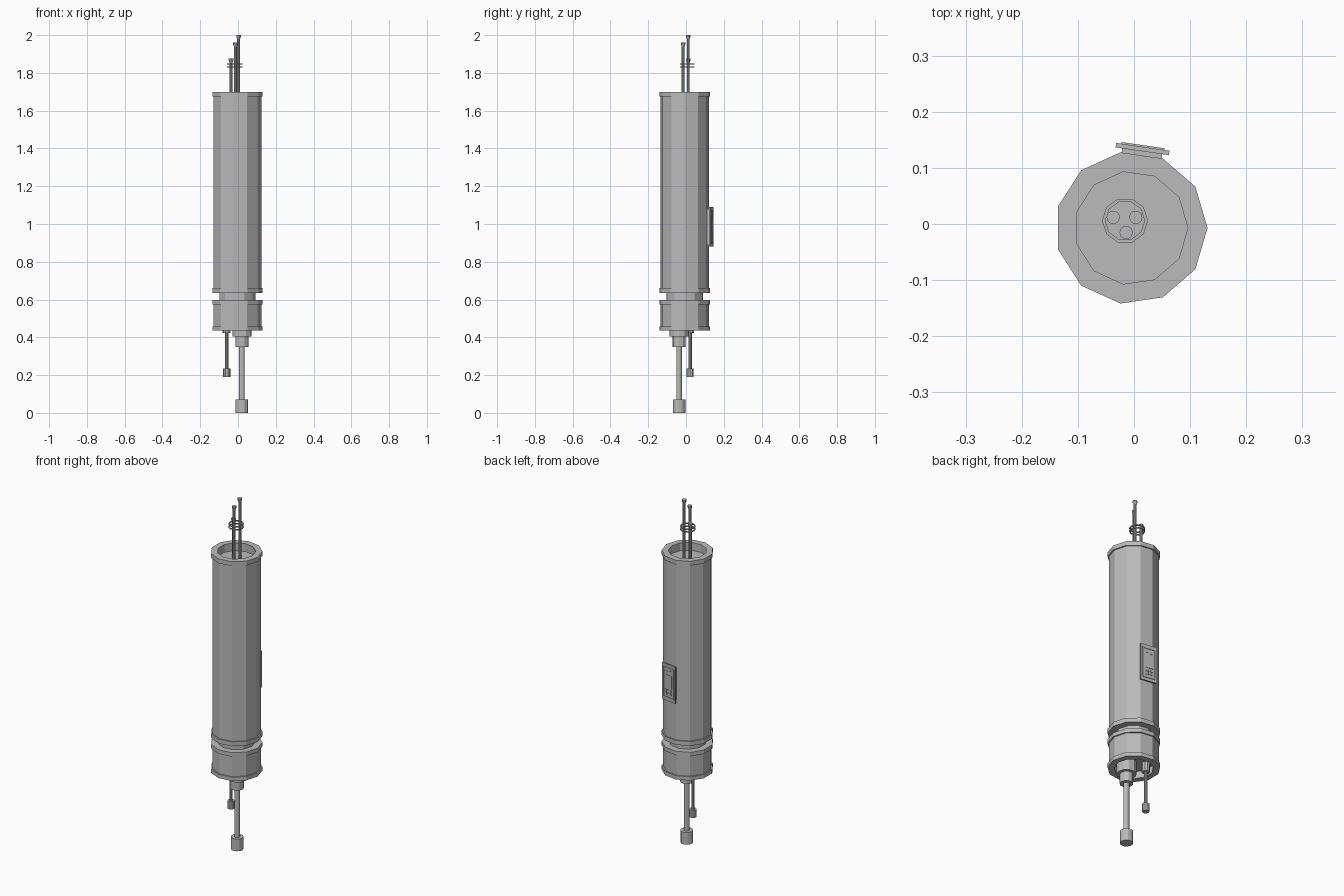
import bpy, math
from mathutils import Matrix, Vector

cube = bpy.data.objects.get("Cube")
if cube:
    bpy.data.objects.remove(cube, do_unlink=True)

grey = bpy.data.materials.new("plain grey")
grey.use_nodes = True
GREY = (0.5, 0.5, 0.5, 1)
grey.diffuse_color = GREY
grey.node_tree.nodes["Principled BSDF"].inputs["Base Color"].default_value = GREY

AXIS = (-0.005, -0.007)


def add(name, verts, faces):
    mesh = bpy.data.meshes.new(name)
    mesh.from_pydata(verts, [], faces)
    mesh.materials.append(grey)
    obj = bpy.data.objects.new(name, mesh)
    bpy.context.collection.objects.link(obj)
    return obj


def lathe(name, profile, centre=AXIS, sides=11, loop=False):
    """Spin (radius, z) points, listed upwards on the outside, around a vertical axis."""
    verts, faces = [], []
    for r, z in profile:
        for k in range(sides):
            a = math.tau * k / sides
            verts.append((centre[0] + r * math.cos(a), centre[1] + r * math.sin(a), z))
    n = len(profile)
    for i in range(n if loop else n - 1):
        lo, hi = i * sides, (i + 1) % n * sides
        for k in range(sides):
            j = (k + 1) % sides
            faces.append((lo + k, lo + j, hi + j, hi + k))
    if not loop:
        faces.append(tuple(reversed(range(sides))))
        faces.append(tuple(range((n - 1) * sides, n * sides)))
    return add(name, verts, faces)


# Main cylinder with end bands and a sunken top
R, BODY, INNER, NECK = 0.136, 0.129, 0.101, 0.098
lathe("main_cylinder", [(R, 0.635), (R, 0.66), (BODY, 0.66), (BODY, 1.675), (R, 1.675),
                        (R, 1.70), (INNER, 1.70), (INNER, 1.655)])
lathe("neck", [(NECK, 0.59), (NECK, 0.645)])

# Lower section with end bands and a sunken underside
lathe("lower_cylinder", [(INNER, 0.475), (INNER, 0.435), (R, 0.435), (R, 0.457), (BODY, 0.457),
                         (BODY, 0.575), (R, 0.575), (R, 0.598)])

# Three rods rising from the top, each with a small cap
for name, spot, top in (("left_rod", (0.003, 0.012), 2.0),
                        ("front_rod", (-0.014, -0.015), 1.96),
                        ("right_rod", (-0.037, 0.012), 1.875)):
    lathe(name, [(0.008, 1.65), (0.008, top - 0.02), (0.012, top - 0.01), (0.012, top)], spot, 10)

# Two thin hoops around the rods
for name, z in (("lower_hoop", 1.832), ("upper_hoop", 1.848)):
    lathe(name, [(0.035, z - 0.003), (0.041, z - 0.003), (0.041, z + 0.003), (0.035, z + 0.003)],
          (-0.016, 0.006), 10, True)

# Hanging pipes with stepped collars and feet
lathe("large_pipe", [(0.034, 0), (0.034, 0.07), (0.015, 0.07), (0.015, 0.35), (0.035, 0.35),
                     (0.035, 0.405), (0.052, 0.405), (0.052, 0.48)], (0.02, -0.036), 11)
lathe("small_pipe", [(0.019, 0.19), (0.019, 0.235), (0.009, 0.235), (0.009, 0.422),
                     (0.021, 0.422), (0.021, 0.48)], (-0.06, 0.022), 10)

# Control panel on one back facet: u runs along the facet, w outward, v up
angle = math.tau * 2.5 / 11
out = Vector((math.cos(angle), math.sin(angle), 0))
side = Vector((-out.y, out.x, 0))
origin = Vector((*AXIS, 0.985))


def panel_box(name, u, v, w0, w1, width, height):
    verts = []
    for w in (w0, w1):
        for su, sv in ((-1, -1), (1, -1), (1, 1), (-1, 1)):
            verts.append(origin + side * (u + su * width / 2) + out * w
                         + Vector((0, 0, v + sv * height / 2)))
    faces = [(3, 2, 1, 0), (4, 5, 6, 7)]
    faces += [(k, (k + 1) % 4, (k + 1) % 4 + 4, k + 4) for k in range(4)]
    # flip to face outward, since side, up and out form a left-handed frame
    return add(name, verts, [tuple(reversed(f)) for f in faces]
               if side.cross(Vector((0, 0, 1))).dot(out) < 0 else faces)


panel_box("panel_mount", 0, 0, 0.11, 0.138, 0.072, 0.19)
panel_box("panel_plate", 0, 0, 0.138, 0.146, 0.096, 0.21)
for s, label in ((-1, "first"), (1, "second")):
    panel_box(label + "_frame_side", s * 0.036, 0, 0.145, 0.149, 0.006, 0.176)
    panel_box(label + "_frame_end", 0, s * 0.085, 0.145, 0.149, 0.066, 0.006)
panel_box("panel_screen", 0, 0.008, 0.145, 0.148, 0.05, 0.075)
panel_box("panel_switch", 0.014, 0.063, 0.145, 0.149, 0.018, 0.018)
panel_box("panel_slot", -0.012, 0.063, 0.145, 0.148, 0.02, 0.008)
for row in range(2):
    for col in range(3):
        panel_box("panel_button", (col - 1) * 0.016, -0.045 - row * 0.018, 0.145, 0.149,
                  0.011, 0.012)
